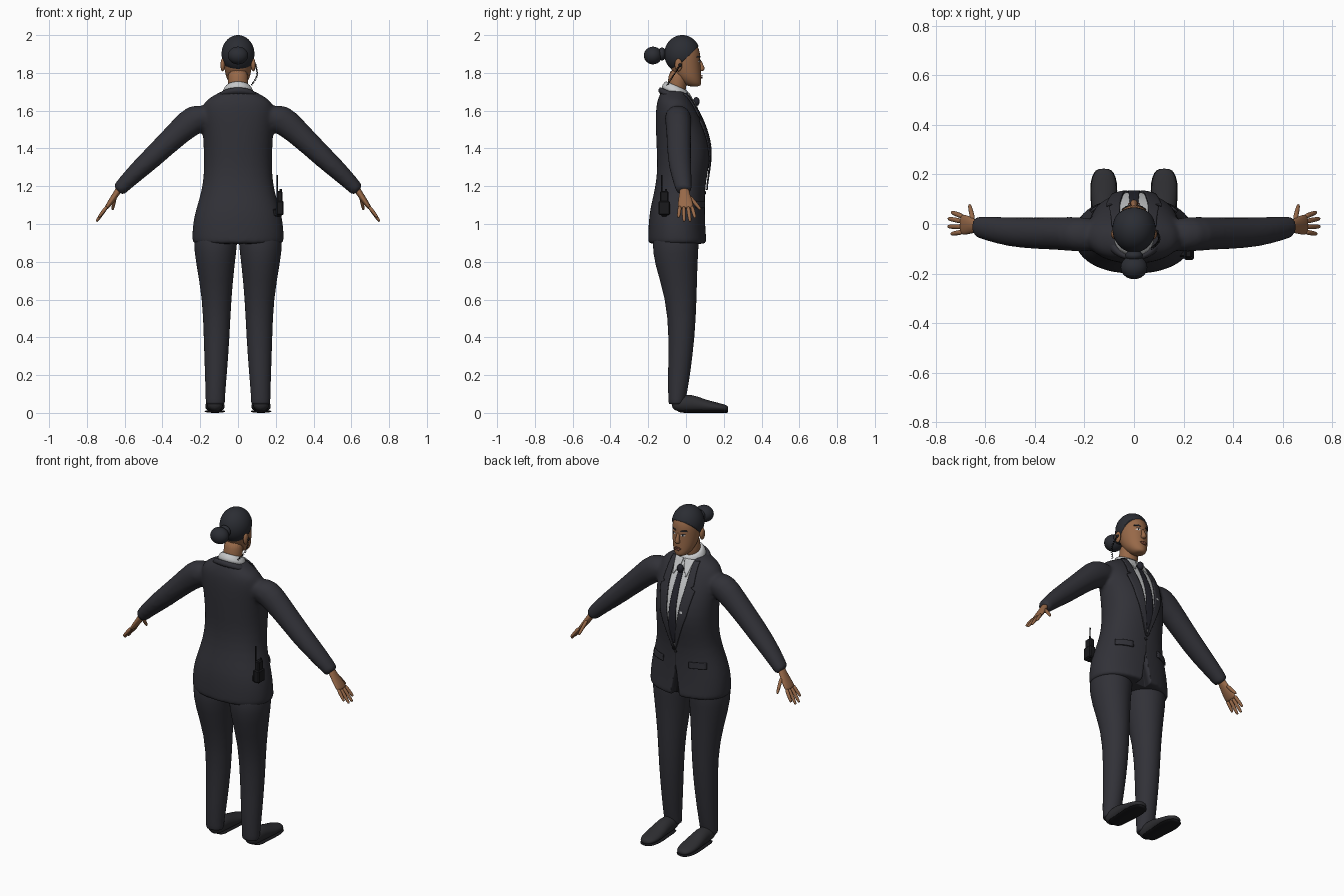
import bpy, bmesh, math
from mathutils import Vector
from mathutils.bvhtree import BVHTree

cube = bpy.data.objects.get("Cube")
if cube:
    bpy.data.objects.remove(cube)

X, Y, Z = Vector((1, 0, 0)), Vector((0, 1, 0)), Vector((0, 0, 1))


def material(name, *rgb):
    m = bpy.data.materials.new(name)
    m.use_nodes = True
    m.diffuse_color = (*rgb, 1)
    m.node_tree.nodes["Principled BSDF"].inputs["Base Color"].default_value = (*rgb, 1)
    return m


SUIT = material("charcoal suit", .031, .031, .039)
HAIR = material("dark hair", .024, .026, .033)
SKIN = material("brown skin", .31, .14, .065)
LIPS = material("lips", .22, .075, .045)
WHITE = material("shirt white", .56, .57, .58)
TIE = material("dark tie", .018, .018, .026)
SHOE = material("shoe leather", .027, .027, .031)
BLACK = material("black", .01, .01, .012)


def add_loft(bm, rings, u=X, v=Y, n=24, power=2.0):
    """Skin a row of rounded sections given as (centre, radius u, radius v)."""
    def bulge(t):
        return math.copysign(abs(t) ** (2 / power), t)
    loops = []
    for c, ru, rv in rings:
        angles = [math.tau * i / n for i in range(n)]
        loops.append([bm.verts.new(Vector(c) + u * ru * bulge(math.cos(a)) + v * rv * bulge(math.sin(a)))
                      for a in angles])
    for a, b in zip(loops, loops[1:]):
        for i in range(n):
            j = (i + 1) % n
            bm.faces.new((a[i], a[j], b[j], b[i]))
    bm.faces.new(loops[0][::-1])
    bm.faces.new(loops[-1])


def finish(name, bm, mat, subdiv=0, recalc=True):
    if recalc:
        bmesh.ops.recalc_face_normals(bm, faces=bm.faces)
    for f in bm.faces:
        f.smooth = True
    me = bpy.data.meshes.new(name)
    bm.to_mesh(me)
    bm.free()
    ob = bpy.data.objects.new(name, me)
    bpy.context.collection.objects.link(ob)
    me.materials.append(mat)
    if subdiv:
        ob.modifiers.new("Smooth form", "SUBSURF").levels = subdiv
        ob.modifiers[-1].render_levels = subdiv
    return ob


def loft(name, rings, mat, u=X, v=Y, n=24, subdiv=1):
    bm = bmesh.new()
    add_loft(bm, rings, u, v, n)
    return finish(name, bm, mat, subdiv)


def ball(name, loc, size, mat):
    bm = bmesh.new()
    bmesh.ops.create_uvsphere(bm, u_segments=24, v_segments=14, radius=1)
    bmesh.ops.scale(bm, vec=size, verts=bm.verts)
    bmesh.ops.translate(bm, vec=loc, verts=bm.verts)
    return finish(name, bm, mat)


def box(name, loc, size, mat, bevel=.006):
    bm = bmesh.new()
    bmesh.ops.create_cube(bm, size=1)
    bmesh.ops.scale(bm, vec=size, verts=bm.verts)
    bmesh.ops.translate(bm, vec=loc, verts=bm.verts)
    bmesh.ops.bevel(bm, geom=bm.edges[:], offset=bevel, segments=1, affect="EDGES")
    ob = finish(name, bm, mat)
    for p in ob.data.polygons:
        p.use_smooth = False
    return ob


def surface(ob):
    bpy.context.view_layer.update()
    return BVHTree.FromObject(ob, bpy.context.evaluated_depsgraph_get())


def patch(name, tree, rows, mat, lift, thick=0, side=1):
    """Thin plate draped on the +y surface; rows are (z, x from, x to)."""
    bm, grid, cols, steps = bmesh.new(), [], 6, 8
    for r0, r1 in zip(rows, rows[1:]):
        for k in range(steps + (r1 is rows[-1])):
            z, a, b = (p + (q - p) * k / steps for p, q in zip(r0, r1))
            row = []
            for i in range(cols + 1):
                x = side * (a + (b - a) * i / cols)
                hit = tree.ray_cast(Vector((x, 1, z)), -Y)[0]
                row.append(bm.verts.new((x, (hit.y if hit else 0) + lift, z)))
            grid.append(row)
    for a, b in zip(grid, grid[1:]):
        for i in range(cols):
            quad = (a[i], a[i + 1], b[i + 1], b[i])
            bm.faces.new(quad[::-1] if side > 0 else quad)
    bmesh.ops.dissolve_degenerate(bm, dist=1e-5, edges=bm.edges)
    ob = finish(name, bm, mat, recalc=False)
    if thick:
        mod = ob.modifiers.new("Cloth", "SOLIDIFY")
        mod.thickness, mod.offset = thick, 0
    return ob


# Jacket body and sleeves fused into one smooth surface
bm = bmesh.new()
body = [(.893, -.045, .241, .155), (.9, -.045, .242, .156), (.95, -.048, .244, .153),
        (1.03, -.048, .236, .149), (1.1, -.043, .216, .143), (1.2, -.03, .186, .131),
        (1.3, -.015, .18, .136), (1.4, -.012, .182, .144), (1.5, -.027, .188, .133),
        (1.58, -.045, .195, .116), (1.64, -.06, .185, .096), (1.67, -.065, .15, .08),
        (1.695, -.065, .1, .07), (1.71, -.065, .08, .06)]
add_loft(bm, [((0, y, z), rx, ry) for z, y, rx, ry in body], n=32, power=2.2)
sleeve = [(.13, 1.59, -.045, .06, .06), (.215, 1.568, -.042, .074, .085), (.3, 1.5, -.038, .066, .067),
          (.46, 1.345, -.037, .064, .058), (.56, 1.255, -.024, .055, .048),
          (.63, 1.182, -.012, .044, .038), (.638, 1.174, -.011, .042, .036)]
for s in (1, -1):
    add_loft(bm, [((s * x, y, z), ru, rv) for x, z, y, ru, rv in sleeve],
             Y, Vector((s * .68, 0, .73)), 20)
jacket = finish("jacket", bm, SUIT, 1)
remesh = jacket.modifiers.new("Fuse", "REMESH")
remesh.mode, remesh.voxel_size, remesh.use_smooth_shade = "VOXEL", .011, True
relax = jacket.modifiers.new("Relax", "SMOOTH")
relax.factor, relax.iterations = .5, 6
torso = surface(jacket)

# Opening at the front hem
bm = bmesh.new()
wedge = [bm.verts.new((x, .055, z)) for x, z in ((-.04, .85), (.04, .85), (0, 1.08))]
prism = bmesh.ops.extrude_face_region(bm, geom=[bm.faces.new(wedge)])["geom"]
bmesh.ops.translate(bm, vec=(0, .2, 0), verts=[g for g in prism if isinstance(g, bmesh.types.BMVert)])
cutter = finish("hem_cutter", bm, SUIT)
cutter.hide_render = True
cutter.hide_viewport = True
cut = jacket.modifiers.new("Hem opening", "BOOLEAN")
cut.operation, cut.object, cut.solver = "DIFFERENCE", cutter, "EXACT"

# Shirt front, tie, lapels, pocket flaps and fastening
patch("shirt_front", torso, [(1.69, -.06, .06), (1.5, -.055, .055), (1.2, -.003, .003)], WHITE, .004)
patch("tie", torso, [(1.65, -.013, .013), (1.5, -.02, .02), (1.3, -.026, .026), (1.22, -.003, .003)],
      TIE, .009, .004)
ball("tie_knot", (0, .055, 1.648), (.019, .017, .024), TIE)
patch("front_seam", torso, [(1.2, -.002, .002), (1.08, -.002, .002)], BLACK, .003)
ball("jacket_button", (0, torso.ray_cast(Vector((0, 1, 1.165)), -Y)[0].y, 1.165), (.009, .006, .009), BLACK)
for s, label in ((1, "left"), (-1, "right")):
    patch(label + "_lapel", torso, [(1.69, .058, .088), (1.57, .057, .1), (1.56, .056, .085),
                                    (1.545, .055, .112), (1.4, .037, .085), (1.18, 0, .008)],
          SUIT, .009, .008, s)
    patch(label + "_shirt_collar_point", torso, [(1.695, .005, .062), (1.66, .012, .055), (1.61, .04, .045)],
          WHITE, .012, .006, s)
    patch(label + "_pocket_flap", torso, [(1.12, .085, .175), (1.085, .085, .178)], SUIT, .006, .008, s)
patch("lapel_pin", torso, [(1.43, -.065, -.05), (1.418, -.065, -.05)], WHITE, .016)

# Shirt and jacket collars, tilted down towards the front
tilt = Vector((0, .92, -.4))
loft("shirt_collar", [((0, -.058, 1.675), .088, .085), ((0, -.053, 1.705), .082, .08),
                      ((0, -.05, 1.728), .066, .066), ((0, -.05, 1.733), .06, .06)], WHITE, X, tilt)
loft("jacket_collar", [((0, -.062, 1.65), .125, .098), ((0, -.062, 1.675), .11, .093),
                       ((0, -.06, 1.69), .094, .086), ((0, -.06, 1.692), .085, .08)], SUIT, X, tilt)

# Neck, head and facial features
loft("neck", [((0, -.055, 1.66), .056, .05), ((0, -.048, 1.74), .053, .05), ((0, -.035, 1.83), .058, .055)], SKIN)
skull = [(1.727, .045, .022, .026), (1.74, .036, .042, .046), (1.77, .016, .061, .065),
         (1.81, .001, .071, .078), (1.86, -.009, .077, .085), (1.91, -.012, .078, .088),
         (1.95, -.017, .069, .076), (1.98, -.02, .045, .05)]
head = loft("head", [((0, y, z), rx, ry) for z, y, rx, ry in skull], SKIN, subdiv=2)
face = surface(head)
loft("nose", [((0, .071, 1.872), .008, .008), ((0, .08, 1.84), .01, .013), ((0, .085, 1.82), .017, .018),
              ((0, .078, 1.808), .013, .012)], SKIN, n=12)
patch("upper_lip", face, [(1.788, -.006, .006), (1.78, -.024, .024)], LIPS, .005, .005)
patch("lower_lip", face, [(1.779, -.023, .023), (1.769, -.012, .012)], LIPS, .006, .005)
for s, label in ((1, "left"), (-1, "right")):
    patch(label + "_eye", face, [(1.866, .026, .032), (1.86, .017, .043), (1.854, .025, .034)],
          WHITE, .003, 0, s)
    patch(label + "_iris", face, [(1.866, .026, .033), (1.855, .026, .033)], BLACK, .005, 0, s)
    patch(label + "_eyelid", face, [(1.871, .022, .036), (1.866, .015, .045)], HAIR, .005, 0, s)
    patch(label + "_eyebrow", face, [(1.889, .022, .047), (1.882, .014, .05)], HAIR, .003, .003, s)
    ball(label + "_ear", (s * .081, -.04, 1.842), (.012, .02, .034), SKIN)

# Swept-back hair, cut along the hairline, with a low bun
bm = bmesh.new()
bmesh.ops.create_uvsphere(bm, u_segments=40, v_segments=28, radius=1)
bmesh.ops.scale(bm, vec=(.087, .095, .1), verts=bm.verts)
bmesh.ops.translate(bm, vec=(0, -.02, 1.9), verts=bm.verts)
result = bmesh.ops.bisect_plane(bm, geom=bm.verts[:] + bm.edges[:] + bm.faces[:], clear_outer=True,
                                plane_co=(0, .066, 1.94), plane_no=(0, .69, -.72))
bmesh.ops.holes_fill(bm, edges=[e for e in bm.edges if e.is_boundary])
finish("hair", bm, HAIR)
ball("hair_bun", (0, -.175, 1.892), (.054, .048, .047), HAIR)
ball("bun_band", (0, -.127, 1.9), (.036, .022, .034), HAIR)


def tube(name, points, radius, mat):
    cu = bpy.data.curves.new(name, "CURVE")
    cu.dimensions, cu.bevel_depth, cu.bevel_resolution = "3D", radius, 1
    sp = cu.splines.new("POLY")
    sp.points.add(len(points) - 1)
    for p, co in zip(sp.points, points):
        p.co = (*co, 1)
    ob = bpy.data.objects.new(name, cu)
    bpy.context.collection.objects.link(ob)
    cu.materials.append(mat)


# Earpiece with a coiled cord
ball("earpiece", (.092, -.032, 1.84), (.007, .009, .01), BLACK)
start, end, coil = Vector((.094, -.035, 1.835)), Vector((.07, -.1, 1.735)), []
for i in range(97):
    t = i / 96
    a = t * math.tau * 12
    sag = Vector((.018 * math.sin(math.pi * t), 0, 0))
    coil.append(start.lerp(end, t) + sag + .004 * (X * math.cos(a) + Y * math.sin(a)))
tube("earpiece_cord", coil, .0018, BLACK)

# Legs, shoes and hands
trouser = [(1.0, .112, -.05, .11, .115), (.9, .12, -.055, .118, .125), (.8, .12, -.055, .104, .116),
           (.6, .112, -.024, .076, .081), (.4, .113, -.022, .069, .069), (.2, .117, -.037, .058, .059),
           (.1, .12, -.045, .052, .05), (.05, .12, -.05, .051, .042), (.045, .12, -.05, .048, .04)]
shoe = [(-.078, .05, .03, .025), (-.045, .046, .044, .042), (.03, .052, .044, .05), (.1, .037, .052, .033),
        (.17, .029, .053, .025), (.21, .025, .038, .018), (.224, .023, .02, .011)]
fingers = [(.03, .048, .737, 1.032), (.01, .022, .75, 1.012), (-.012, -.01, .751, 1.013), (-.032, -.04, .738, 1.035)]
for s, label in ((1, "left"), (-1, "right")):
    loft(label + "_trouser_leg", [((s * x, y, z), rx, ry) for z, x, y, rx, ry in trouser], SUIT)
    loft(label + "_shoe", [((s * .122, y, z), ru, rv) for y, z, ru, rv in shoe], SHOE, X, Z)
    loft(label + "_sole", [((s * .122, y, .008), ru + .003, .008) for y, z, ru, rv in shoe[1:]], BLACK, X, Z)
    across = Vector((s * .835, 0, .55))
    loft(label + "_palm", [((s * .62, -.01, 1.2), .025, .019), ((s * .645, -.008, 1.16), .027, .017),
                           ((s * .668, -.004, 1.125), .039, .016), ((s * .693, -.002, 1.09), .042, .012),
                           ((s * .698, -.002, 1.083), .038, .009)], SKIN, Y, across, 16)
    digits = [((.69, a, 1.097), (x, b, z)) for a, b, x, z in fingers] + [((.65, .015, 1.15), (.664, .078, 1.075))]
    for i, (a, b) in enumerate(digits):
        a, b = (Vector((s * p[0], p[1], p[2])) for p in (a, b))
        d = (b - a).normalized()
        v = d.cross(Y).normalized()
        loft(f"{label}_{'thumb' if i == 4 else 'finger'}_{i + 1}",
             [(a, .011, .011), (a.lerp(b, .5), .0105, .01), (a.lerp(b, .9), .009, .008), (b, .005, .005)],
             SKIN, v.cross(d), v, 10)

# Radio clipped to the hip
box("radio_holster", (.222, -.115, 1.085), (.04, .06, .075), BLACK)
box("radio_body", (.22, -.115, 1.125), (.03, .045, .1), BLACK)
box("belt_clip", (.208, -.115, 1.06), (.05, .035, .04), BLACK)
tube("radio_antenna", [(.208, -.128, 1.16), (.207, -.128, 1.26)], .004, BLACK)
tube("radio_knob", [(.226, -.105, 1.17), (.226, -.105, 1.185)], .006, BLACK)
